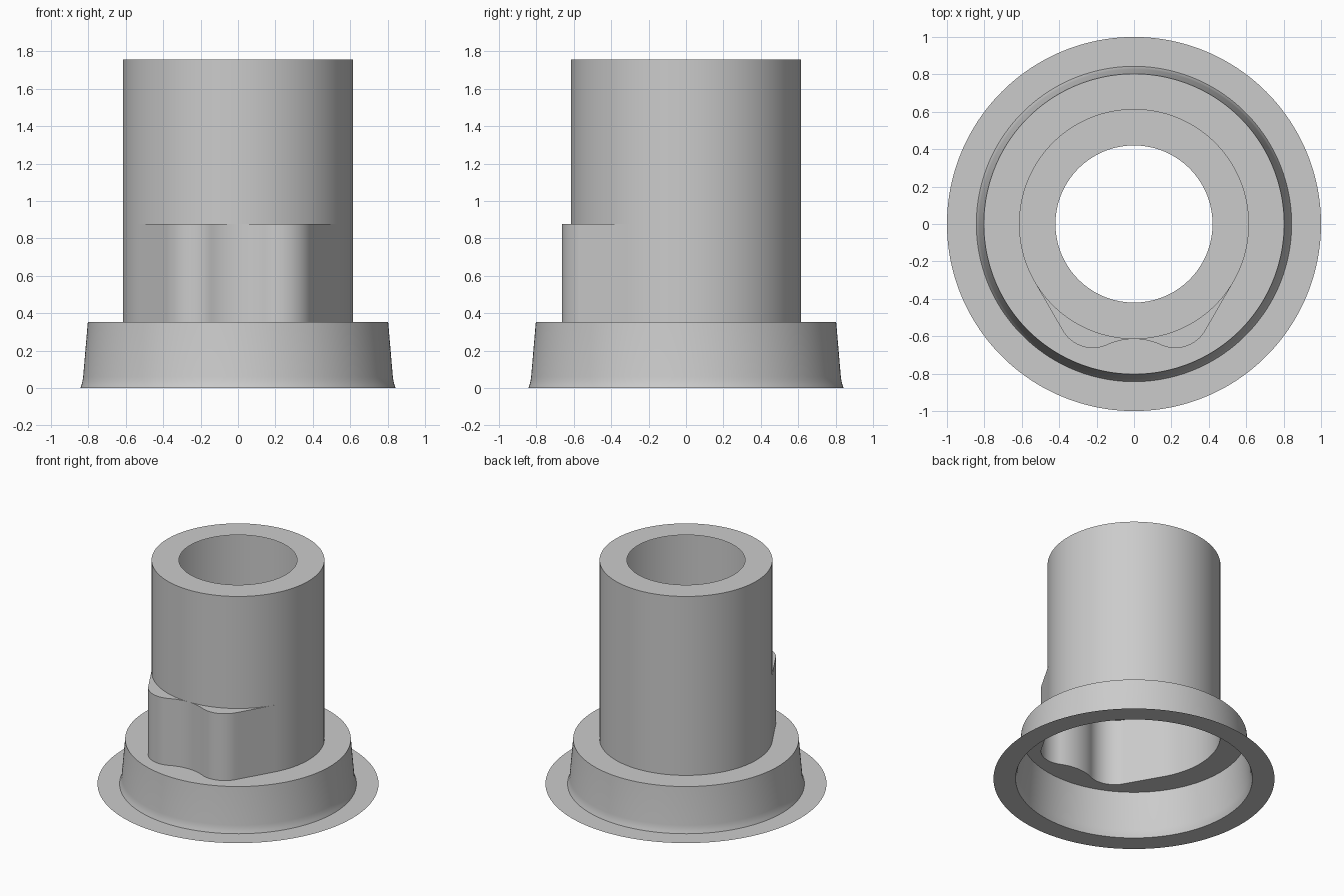
import bpy, bmesh
from math import sin, cos, pi, radians, atan2, hypot
from mathutils import Vector

cube = bpy.data.objects.get("Cube")
if cube:
    bpy.data.objects.remove(cube, do_unlink=True)

grey = bpy.data.materials.new("plain grey")
grey.use_nodes = True
colour = (0.6, 0.6, 0.6, 1)
grey.diffuse_color = colour
grey.node_tree.nodes["Principled BSDF"].inputs["Base Color"].default_value = colour

BODY_R, BORE_R, SKIRT_R, RIM_R = 0.615, 0.42, 0.803, 1.0
SHOULDER_Z, LEDGE_Z, TOP_Z = 0.352, 0.877, 1.757


def arc(centre, radius, start, end, steps):
    """Points on an arc, angles in radians."""
    return [centre + radius * Vector((cos(a), sin(a)))
            for a in (start + (end - start) * i / steps for i in range(steps + 1))]


def lobed_outline():
    """Round body with a twin lobe on the front; anticlockwise from -y."""
    tangent = radians(-30)                       # where the flat flank meets the body
    n = Vector((cos(tangent), sin(tangent)))
    lobe = Vector((0.22, -0.477))
    lobe_r = BODY_R - lobe.dot(n)
    # hollow arc between the lobes, touching the body on the centre line
    d = BODY_R + lobe.y
    hollow_r = (lobe.x ** 2 + d * d - lobe_r ** 2) / (2 * (lobe_r - d))
    hollow = Vector((0, -BODY_R - hollow_r))
    link = lobe - hollow
    a = atan2(link.y, link.x)
    pts = arc(hollow, hollow_r, pi / 2, a, 10)
    pts += arc(lobe, lobe_r, a - pi, tangent, 24)[1:]
    flank_start, flank_end = pts[-1], n * BODY_R
    pts += [flank_start.lerp(flank_end, i / 12) for i in range(1, 13)]
    pts += arc(Vector((0, 0)), BODY_R, tangent, pi / 2, 64)[1:]
    mirrored = [Vector((-p.x, p.y)) for p in reversed(pts[1:-1])]
    return pts + mirrored


LOBED = lobed_outline()
ANGLES = [atan2(p.y, p.x) for p in LOBED]


def ring(radius):
    return [Vector((cos(a), sin(a))) * radius for a in ANGLES]


def loft(name, *sections):
    """Thin sheet through (outline, height) sections, outer or lower one first."""
    bm = bmesh.new()
    rows = [[bm.verts.new((p.x, p.y, z)) for p in outline] for outline, z in sections]
    count = len(ANGLES)
    for low, high in zip(rows, rows[1:]):
        for i in range(count):
            j = (i + 1) % count
            bm.faces.new((low[i], low[j], high[j], high[i]))
    # close the sheet where two outlines coincide
    bmesh.ops.remove_doubles(bm, verts=bm.verts, dist=0.0003)
    mesh = bpy.data.meshes.new(name)
    bm.to_mesh(mesh)
    bm.free()
    mesh.materials.append(grey)
    obj = bpy.data.objects.new(name, mesh)
    bpy.context.collection.objects.link(obj)
    bpy.ops.object.select_all(action="DESELECT")
    obj.select_set(True)
    bpy.context.view_layer.objects.active = obj
    bpy.ops.object.shade_smooth_by_angle(angle=radians(30))
    return obj


# Flat rim and flared skirt
flare = [(0.843, 0), (0.836, 0.02), (0.831, 0.04), (0.828, 0.06), (SKIRT_R, SHOULDER_Z)]
loft("base_flange", (ring(RIM_R), 0), (ring(flare[0][0]), 0))
loft("flared_skirt", *[(ring(r), z) for r, z in flare])

# Shoulder and lower body with the front lobes
loft("shoulder", (ring(SKIRT_R), SHOULDER_Z), (LOBED, SHOULDER_Z))
loft("lobed_lower_body", (LOBED, SHOULDER_Z), (LOBED, LEDGE_Z))
loft("lobe_ledge", (LOBED, LEDGE_Z), (ring(BODY_R), LEDGE_Z))

# Round upper body and open top
loft("upper_body", (ring(BODY_R), LEDGE_Z), (ring(BODY_R), TOP_Z))
loft("top_ring", (ring(BODY_R), TOP_Z), (ring(BORE_R), TOP_Z))
